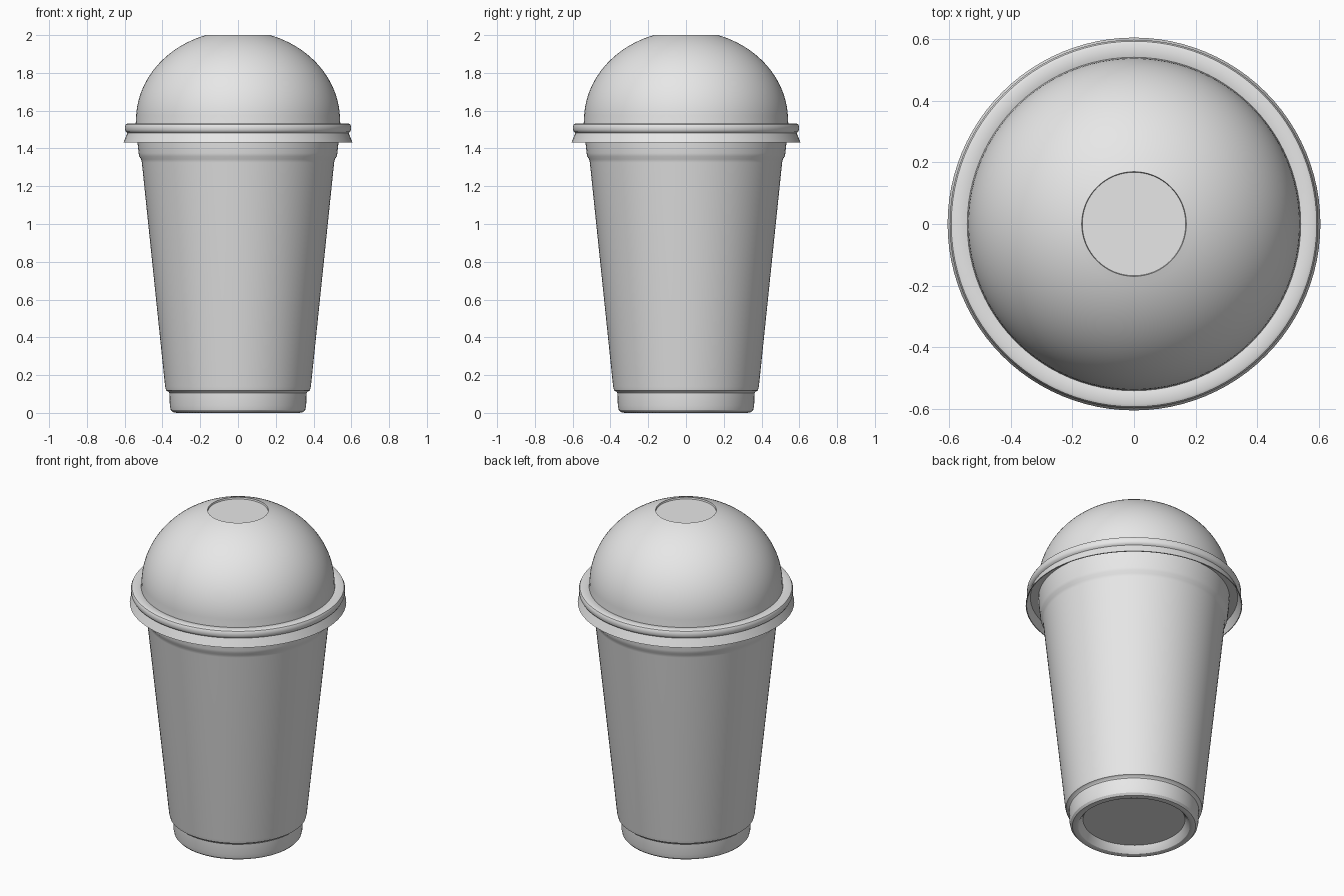
import bpy, bmesh, math

if "Cube" in bpy.data.objects:
    bpy.data.objects.remove(bpy.data.objects["Cube"])

SEG = 96

plastic = bpy.data.materials.new("light_grey_plastic")
plastic.diffuse_color = (0.8, 0.8, 0.8, 1)
plastic.use_nodes = True
plastic.node_tree.nodes["Principled BSDF"].inputs["Base Color"].default_value = plastic.diffuse_color


def lathe(name, profile, angle=30):
    """Revolve (radius, z) points about z; radius 0 closes an end."""
    bm = bmesh.new()
    rings = []
    for r, z in profile:
        if r == 0:
            rings.append([bm.verts.new((0, 0, z))])
        else:
            rings.append([bm.verts.new((r * math.cos(2 * math.pi * i / SEG),
                                        r * math.sin(2 * math.pi * i / SEG), z))
                          for i in range(SEG)])
    for a, b in zip(rings, rings[1:]):
        for i in range(SEG):
            j = (i + 1) % SEG
            if len(a) == 1:
                bm.faces.new((a[0], b[j], b[i]))
            elif len(b) == 1:
                bm.faces.new((a[i], a[j], b[0]))
            else:
                bm.faces.new((a[i], a[j], b[j], b[i]))
    bmesh.ops.recalc_face_normals(bm, faces=bm.faces)
    me = bpy.data.meshes.new(name)
    bm.to_mesh(me)
    bm.free()
    me.materials.append(plastic)
    ob = bpy.data.objects.new(name, me)
    bpy.context.collection.objects.link(ob)
    bpy.ops.object.select_all(action='DESELECT')
    ob.select_set(True)
    bpy.context.view_layer.objects.active = ob
    bpy.ops.object.shade_smooth_by_angle(angle=math.radians(angle))
    return ob


# Tapered cup with recessed base, foot step and stacking shoulder
lathe("cup", [
    (0, 0.045), (0.285, 0.045), (0.298, 0.02), (0.312, 0.004), (0.325, 0.0),
    (0.345, 0.004), (0.356, 0.016), (0.361, 0.04), (0.363, 0.105),
    (0.369, 0.113), (0.381, 0.119), (0.386, 0.14),
    (0.509, 1.325), (0.513, 1.343), (0.523, 1.358), (0.526, 1.375),
    (0.533, 1.44), (0.535, 1.49), (0, 1.49)])

# Dome: elliptical profile ending in a slightly recessed flat top
dome = [(0, 1.5), (0.543, 1.5), (0.542, 1.53)]
t_end = math.acos(0.17 / 0.54)
for i in range(25):
    t = t_end * i / 24
    dome.append((0.54 * math.cos(t), 1.55 + 0.474 * math.sin(t)))
dome += [(0.168, 1.99), (0, 1.99)]
lathe("dome_lid", dome)

# Rolled rim with flared skirt, open underneath
lathe("lid_rim", [
    (0.535, 1.525), (0.55, 1.53), (0.585, 1.532), (0.594, 1.528), (0.599, 1.518),
    (0.599, 1.498), (0.594, 1.488), (0.586, 1.482), (0.606, 1.432),
    (0.601, 1.431), (0.58, 1.48), (0.53, 1.482)])
